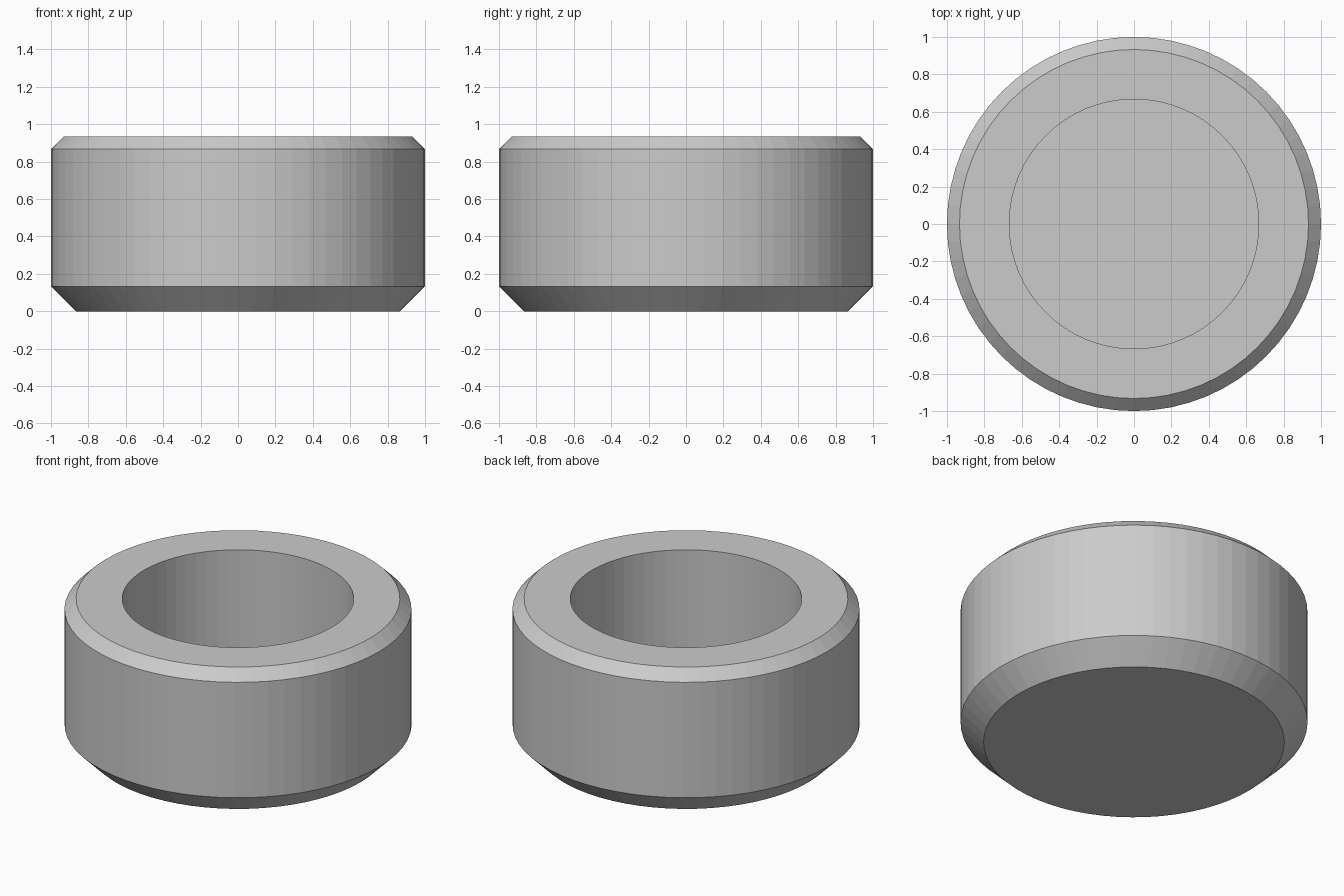
import bpy, bmesh
from math import cos, sin, tau

if "Cube" in bpy.data.objects:
    bpy.data.objects.remove(bpy.data.objects["Cube"])

SEGMENTS = 64

# Half section (radius, height): bottom chamfer, wall, top chamfer, rim, blind bore
profile = [(0.867, 0.0), (1.0, 0.133), (1.0, 0.867), (0.933, 0.933),
           (0.667, 0.933), (0.667, 0.2)]

bm = bmesh.new()
rings = [[bm.verts.new((r * cos(tau * i / SEGMENTS), r * sin(tau * i / SEGMENTS), z))
          for i in range(SEGMENTS)] for r, z in profile]

# Revolved walls
for a, b in zip(rings, rings[1:]):
    for i in range(SEGMENTS):
        j = (i + 1) % SEGMENTS
        bm.faces.new((a[i], a[j], b[j], b[i]))

# Underside and bore floor
bm.faces.new(rings[0][::-1])
bm.faces.new(rings[-1])
bmesh.ops.recalc_face_normals(bm, faces=bm.faces)

mesh = bpy.data.meshes.new("chamfered_cup")
bm.to_mesh(mesh)
bm.free()
cup = bpy.data.objects.new("chamfered_cup", mesh)
bpy.context.collection.objects.link(cup)
